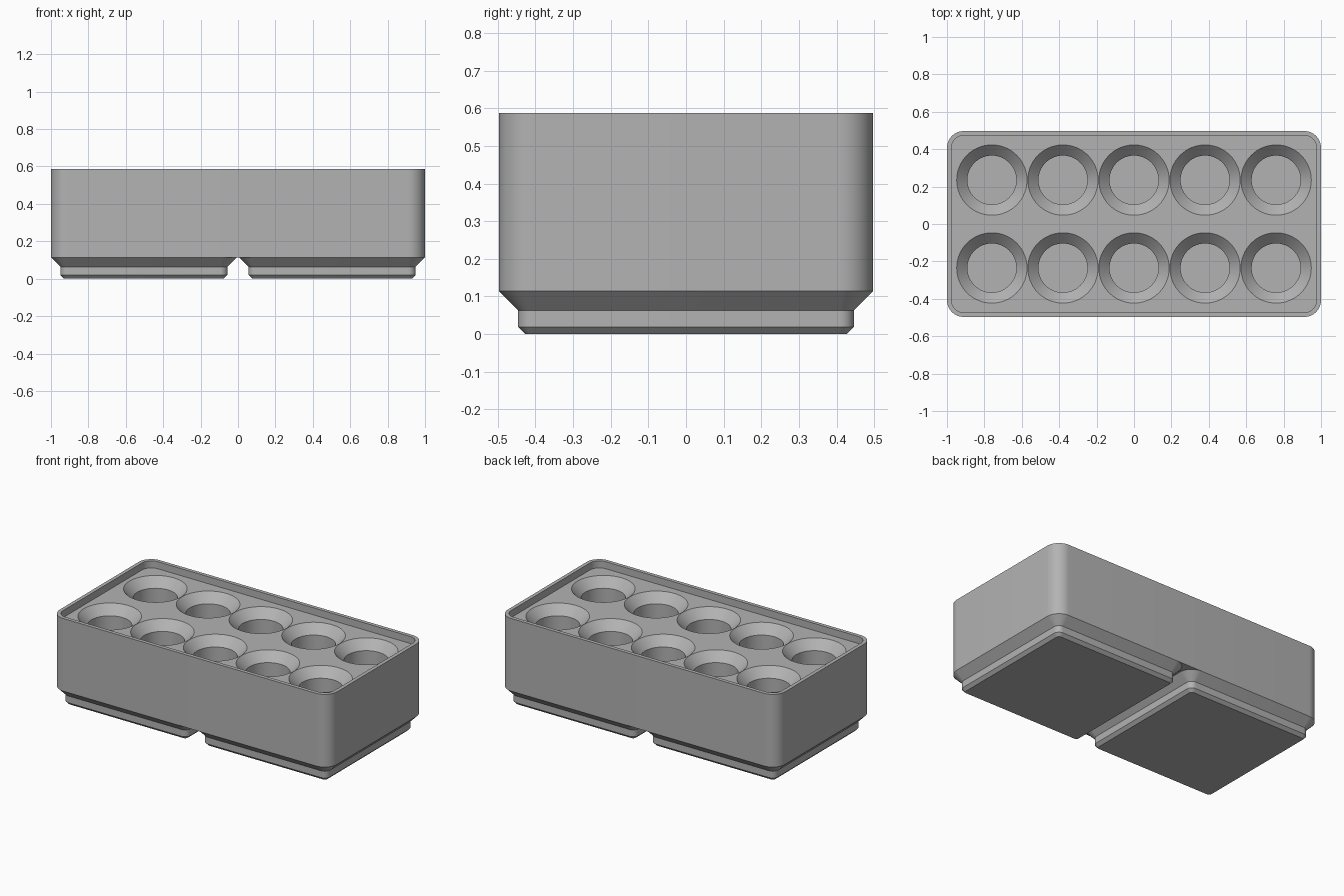
import bpy, bmesh, math

cube = bpy.data.objects.get("Cube")
if cube:
    bpy.data.objects.remove(cube, do_unlink=True)

grey = bpy.data.materials.new("plain_grey")
grey.use_nodes = True
colour = (0.45, 0.45, 0.45, 1)
grey.diffuse_color = colour
grey.node_tree.nodes["Principled BSDF"].inputs["Base Color"].default_value = colour

HALF_Y = 0.497      # half depth of the bin
BASE_TOP = 0.114    # where the feet meet the body
TOP = 0.587         # top of the rim
DECK = 0.541        # recessed deck inside the rim
RIM = 0.024         # rim thickness


def rounded_rect(hx, hy, r, z, steps=12):
    """Counter-clockwise outline of a rounded rectangle."""
    points = []
    for corner, (sx, sy) in enumerate([(1, 1), (-1, 1), (-1, -1), (1, -1)]):
        for i in range(steps + 1):
            a = (corner + i / steps) * math.pi / 2
            points.append((sx * (hx - r) + r * math.cos(a),
                           sy * (hy - r) + r * math.sin(a), z))
    return points


def circle(r, z, steps=64):
    return [(r * math.cos(math.tau * i / steps),
             r * math.sin(math.tau * i / steps), z) for i in range(steps)]


def loft(name, outlines, centres=((0, 0),), cap_end=True):
    """Skin a stack of outlines, repeated at each centre."""
    bm = bmesh.new()
    for cx, cy in centres:
        rings = [[bm.verts.new((x + cx, y + cy, z)) for x, y, z in ring]
                 for ring in outlines]
        for low, high in zip(rings, rings[1:]):
            n = len(low)
            for i in range(n):
                j = (i + 1) % n
                bm.faces.new((low[i], low[j], high[j], high[i]))
        bm.faces.new(rings[0][::-1])
        if cap_end:
            bm.faces.new(rings[-1])
    mesh = bpy.data.meshes.new(name)
    bm.to_mesh(mesh)
    bm.free()
    mesh.materials.append(grey)
    obj = bpy.data.objects.new(name, mesh)
    bpy.context.collection.objects.link(obj)
    return obj


def smooth(obj):
    bpy.ops.object.select_all(action="DESELECT")
    obj.select_set(True)
    bpy.context.view_layer.objects.active = obj
    bpy.ops.object.shade_smooth_by_angle(angle=math.radians(30))


# Body: outer wall, flat rim and recessed deck
body = loft("bin_body", [
    rounded_rect(1, HALF_Y, 0.09, BASE_TOP),
    rounded_rect(1, HALF_Y, 0.09, TOP),
    rounded_rect(1 - RIM, HALF_Y - RIM, 0.09 - RIM, TOP),
    rounded_rect(1 - RIM, HALF_Y - RIM, 0.09 - RIM, DECK)])

# Round sockets with flared mouths, two rows of five
WIDE, NARROW, FLARE = 0.188, 0.131, 0.057
sockets = loft("socket_cutter", [
    circle(NARROW, 0.17), circle(NARROW, DECK - FLARE),
    circle(WIDE, DECK), circle(WIDE, TOP + 0.1)],
    [(0.38 * i, y) for i in range(-2, 3) for y in (-0.235, 0.235)])
sockets.hide_render = True
# Keep the rim untouched where the cutters rise above the deck
cut = body.modifiers.new("sockets", "BOOLEAN")
cut.operation = "DIFFERENCE"
cut.solver = "EXACT"
cut.object = sockets
bpy.context.view_layer.objects.active = body
bpy.ops.object.modifier_apply(modifier=cut.name)
bpy.data.objects.remove(sockets, do_unlink=True)
smooth(body)

# Two stepped feet that leave a groove between them
for side, name in ((1, "left_foot"), (-1, "right_foot")):
    foot = loft(name, [
        rounded_rect(0.427, 0.427, 0.019, 0),
        rounded_rect(0.446, 0.446, 0.038, 0.019),
        rounded_rect(0.446, 0.446, 0.038, 0.063),
        rounded_rect(HALF_Y, HALF_Y, 0.09, BASE_TOP)],
        [(0.503 * side, 0)], cap_end=False)
    smooth(foot)
